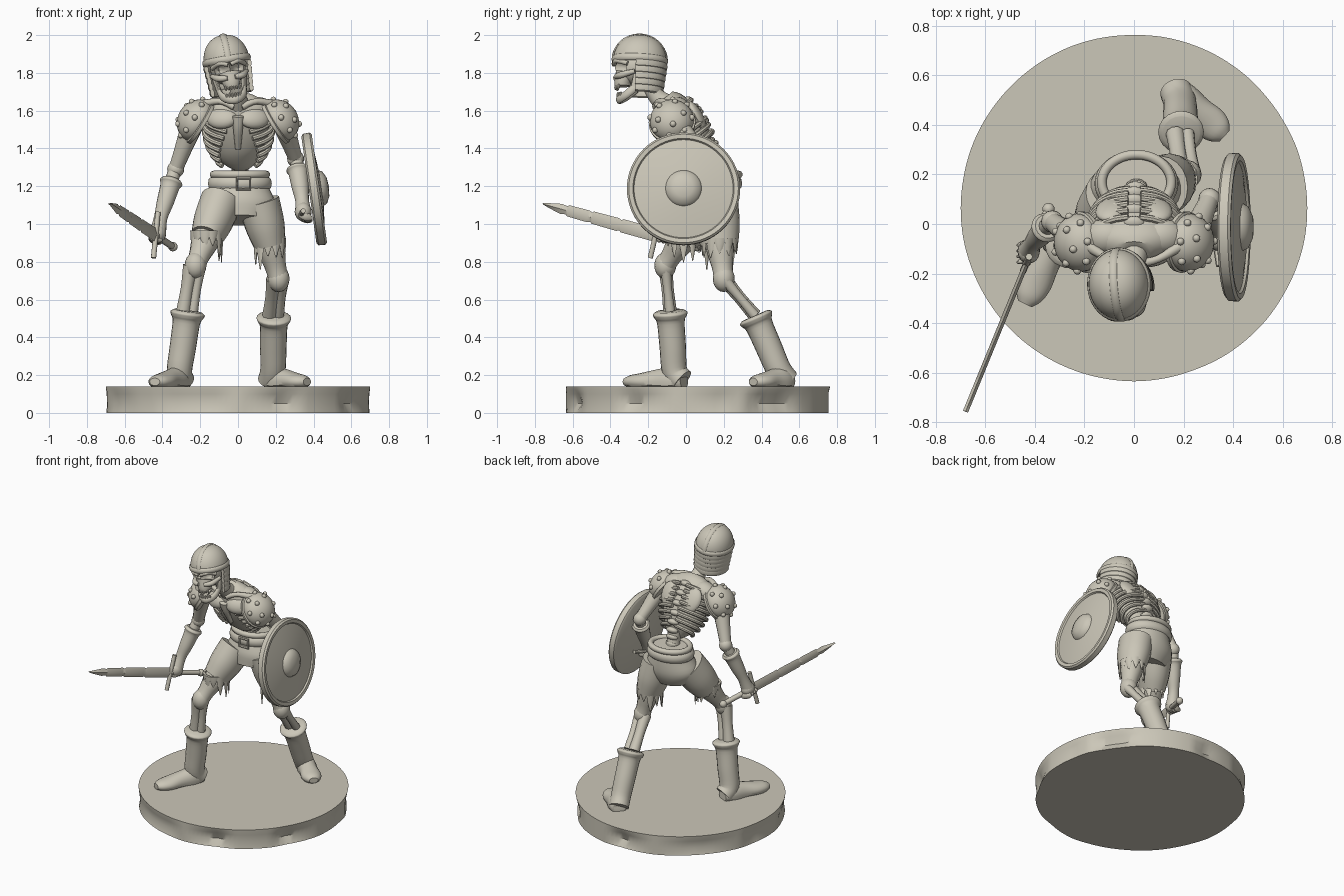
import bpy, bmesh, math, random
from mathutils import Vector, Matrix, Euler

random.seed(4)
cube = bpy.data.objects.get("Cube")
if cube:
    bpy.data.objects.remove(cube)

mat = bpy.data.materials.new("pale_bone_grey")
mat.use_nodes = True
COLOUR = (0.60, 0.57, 0.48, 1)
mat.diffuse_color = COLOUR
mat.node_tree.nodes["Principled BSDF"].inputs["Base Color"].default_value = COLOUR
made = []
I = Matrix()


def finish(bm, name, M=I):
    bmesh.ops.remove_doubles(bm, verts=bm.verts, dist=0.0002)
    bmesh.ops.recalc_face_normals(bm, faces=bm.faces)
    bm.transform(M)
    mesh = bpy.data.meshes.new(name)
    bm.to_mesh(mesh)
    bm.free()
    mesh.materials.append(mat)
    ob = bpy.data.objects.new(name, mesh)
    bpy.context.collection.objects.link(ob)
    made.append(ob)
    return ob


def skin(name, rings, M=I, closed=False, cap=True):
    """Join rings of points into a surface."""
    bm = bmesh.new()
    rows = [[bm.verts.new(p) for p in r] for r in rings]
    n = len(rows[0])
    for a, b in zip(rows, rows[1:] + rows[:1] if closed else rows[1:]):
        for i in range(n):
            j = (i + 1) % n
            bm.faces.new((a[i], a[j], b[j], b[i]))
    if cap and not closed:
        bm.faces.new(rows[0])
        bm.faces.new(rows[-1])
    return finish(bm, name, M)


def tube(name, pts, n=14, ref=(1, 0, 0), steps=4, closed=False, M=I, floor=None, cap=True):
    """Loft through points (x, y, z, radius[, second radius])."""
    P = [Vector(tuple(p) + (p[3],) if len(p) == 4 else p) for p in pts]
    k = len(P)
    get = (lambda i: P[i % k]) if closed else (lambda i: P[max(0, min(k - 1, i))])
    path = []
    for i in range(k if closed else k - 1):
        a, b, c, d = (get(i + o) for o in (-1, 0, 1, 2))
        for s in range(steps):
            t = s / steps
            path.append(b + (c - a) * (t / 2) + (a * 2 - b * 5 + c * 4 - d) * (t * t / 2)
                        + (b * 3 - a - c * 3 + d) * (t ** 3 / 2))
    if not closed:
        path.append(P[-1])
    rings, m, ref = [], len(path), Vector(ref)
    for i, p in enumerate(path):
        q0 = path[i - 1] if closed or i else p
        q1 = path[(i + 1) % m] if closed or i < m - 1 else p
        t = (Vector(q1[:3]) - Vector(q0[:3])).normalized()
        u = (ref - t * ref.dot(t)).normalized()
        v = t.cross(u)
        ring = []
        for j in range(n):
            a = math.tau * j / n
            w = Vector(p[:3]) + u * (p[3] * math.cos(a)) + v * (p[4] * math.sin(a))
            if floor is not None:
                w.z = max(w.z, floor)
            ring.append(w)
        rings.append(ring)
    return skin(name, rings, M, closed, cap)


def lathe(name, profile, M=I, n=40):
    return skin(name, [[(r * math.cos(math.tau * i / n), r * math.sin(math.tau * i / n), h)
                        for i in range(n)] for r, h in profile], M)


def ball(name, loc, size, rot=(0, 0, 0), M=I, seg=16):
    bm = bmesh.new()
    bmesh.ops.create_uvsphere(bm, u_segments=seg, v_segments=seg // 2 + 2, radius=1)
    size = (size,) * 3 if isinstance(size, float) else size
    return finish(bm, name, M @ Matrix.LocRotScale(Vector(loc), Euler(rot), Vector(size)))


def facing(loc, axis):
    return Matrix.Translation(loc) @ Vector(axis).to_track_quat('Z', 'Y').to_matrix().to_4x4()


def arc(rx, ry, z, a0, a1, k, *radii, cy=0, cx=0):
    step = math.radians(a1 - a0) / k
    return [(cx + rx * math.cos(math.radians(a0) + i * step),
             cy + ry * math.sin(math.radians(a0) + i * step), z, *radii) for i in range(k + 1)]


# Round rocky base with chipped side
chips = [random.choice((0, 0.01, 0.02, 0.045)) for i in range(36)]
N = 144
rings = []
for z, w in ((0, 0.3), (0.05, 1), (0.1, 0.5), (0.125, 0.15), (0.14, 0.05)):
    ring = []
    for i in range(N):
        f = i / 4
        a, b = chips[int(f)], chips[(int(f) + 1) % 36]
        r = 0.7 - w * (a + (b - a) * (f % 1))
        ring.append((r * math.cos(math.tau * i / N), 0.065 + r * math.sin(math.tau * i / N), z))
    rings.append(ring)
skin("base", rings)

# Rib cage: a lean core with raised ribs on a forward-leaning axis
tube("torso_core", [(0, -0.11, 1.67, 0.07, 0.05), (0, -0.08, 1.63, 0.15, 0.085), (0, -0.02, 1.53, 0.165, 0.11),
                    (0, 0.04, 1.42, 0.145, 0.105), (0.01, 0.08, 1.34, 0.1, 0.07), (0.01, 0.11, 1.3, 0.04, 0.035)], n=28)
up, deep = Vector((0, -0.47, 0.88)), Vector((0, 0.88, 0.47))
for i in range(8):
    t = i / 7
    c = Vector((0, -0.055, 1.59)).lerp(Vector((0.005, 0.085, 1.35)), t)
    a, b = 0.165 + 0.02 * math.sin(t * 3) - 0.05 * t ** 3, 0.105 + 0.02 * math.sin(t * 3) - 0.03 * t ** 3
    for side in (-1, 1):
        pts = []
        for k in range(9):
            f = math.radians(8 + k * (19.5 - 4 * t))
            p = c + Vector((side * a * math.sin(f), 0, 0)) + deep * (b * math.cos(f)) + up * (0.02 - 0.005 * k)
            pts.append((*p, 0.014))
        tube("rib", pts, n=8, steps=2, ref=up)
tube("breastbone", [(0, -0.17, 1.57, 0.03, 0.015), (0, -0.14, 1.5, 0.025, 0.02), (0, -0.08, 1.4, 0.015, 0.015)], n=10)
for s in (-1, 1):
    ball("chest_muscle", (s * 0.085, -0.125, 1.56), (0.085, 0.04, 0.06), (-0.45, 0, s * 0.3))
    ball("shoulder_blade", (s * 0.09, 0.06, 1.57), (0.065, 0.03, 0.09), (0.5, s * 0.25, 0))
    tube("collar_bone", [(s * 0.02, -0.16, 1.62, 0.02), (s * 0.1, -0.14, 1.65, 0.016),
                         (s * 0.2, -0.08, 1.63, 0.025)], n=10, ref=(0, 0, 1))
    ball("shoulder_muscle", (s * 0.12, -0.05, 1.61), (0.09, 0.07, 0.06), (0, s * 0.3, 0))

# Spine and neck
spine = [(0, -0.18, 1.72), (0, -0.15, 1.67), (0, -0.11, 1.64), (0, 0, 1.65), (0, 0.05, 1.6), (0, 0.09, 1.54),
         (0, 0.12, 1.48), (0.005, 0.14, 1.42), (0.01, 0.145, 1.36), (0.01, 0.145, 1.31), (0.01, 0.15, 1.26), (0.01, 0.16, 1.2)]
for p in spine:
    ball("vertebra", p, (0.045, 0.035, 0.022), (0.5, 0, 0), seg=12)
tube("neck", [(0, -0.2, 1.76, 0.045), (0, -0.16, 1.68, 0.045), (0, -0.08, 1.61, 0.07)])
tube("lower_spine", [(0.01, 0.11, 1.36, 0.05), (0.01, 0.13, 1.28, 0.045), (0.01, 0.15, 1.18, 0.06)])

# Head, built upright then tilted
H = Matrix.LocRotScale(Vector((-0.06, -0.245, 1.862)), Euler((-0.06, -0.16, 0.08)), None)
skull = ball("skull", (0, -0.012, -0.03), (0.095, 0.118, 0.1), seg=32)
for v in skull.data.vertices:
    for ex, ez, r, d in ((-0.042, -0.045, 0.034, 0.06), (0.042, -0.045, 0.034, 0.06), (0, -0.088, 0.02, 0.04)):
        q = math.hypot(v.co.x - ex, v.co.z - ez) / r
        if v.co.y < -0.03 and q < 1:
            v.co.y += d * (1 - q ** 3)
skull.data.transform(H)
tube("upper_jaw", [(0, -0.075, -0.07, 0.06, 0.05), (0, -0.085, -0.115, 0.05, 0.045), (0, -0.085, -0.14, 0.042, 0.042)], M=H)
for s in (-1, 1):
    tube("cheek_bone", [(s * 0.02, -0.125, -0.095, 0.012), (s * 0.065, -0.1, -0.09, 0.018),
                        (s * 0.092, -0.03, -0.07, 0.012)], n=10, ref=(0, 0, 1), M=H)
    tube("brow", [(s * 0.008, -0.135, -0.025, 0.012), (s * 0.05, -0.125, -0.012, 0.014),
                  (s * 0.088, -0.07, -0.03, 0.012)], n=10, ref=(0, 0, 1), M=H)
    tube("jaw_hinge", [(s * 0.08, -0.01, -0.08, 0.014, 0.025), (s * 0.068, -0.02, -0.15, 0.014, 0.025)], M=H)
    for k in range(3):
        x = s * (0.008 + 0.014 * k)
        for z, y in ((-0.147, -0.121), (-0.188, -0.108)):
            ball("tooth", (x, y + 0.007 * k, z), (0.007, 0.007, 0.014), M=H, seg=8)
tube("lower_jaw", [(-0.07, -0.01, -0.14, 0.022, 0.012), (-0.055, -0.065, -0.19, 0.022, 0.014),
                   (0, -0.1, -0.212, 0.024, 0.016), (0.055, -0.065, -0.19, 0.022, 0.014),
                   (0.07, -0.01, -0.14, 0.022, 0.012)], ref=(0, 0, 1), n=10, M=H)

# Helmet with rim, crossing straps and neck guard
oval = H @ Matrix.Diagonal((0.122, 0.142, 0.14, 1))
lathe("helmet", [(math.cos(a * math.pi / 24) ** 0.9, math.sin(a * math.pi / 24)) for a in range(12)] + [(0, 1)], oval)
tube("helmet_rim", arc(0.121, 0.141, 0.004, 0, 345, 23, 0.018, 0.009), closed=True, ref=(0, 0, 1), n=8, M=H)
strap = [(math.cos(math.pi * i / 12), math.sin(math.pi * i / 12)) for i in range(13)]
tube("helmet_ridge", [(0, -0.143 * c, 0.141 * s, 0.016, 0.007) for c, s in strap], n=8, M=H)
for k in range(5):
    g = 1 - 0.025 * k
    tube("neck_guard", arc(0.118 * g, 0.137 * g, -0.025 - 0.033 * k, -12, 192, 16, 0.022, 0.012),
         ref=(0, 0, 1), n=8, steps=2, M=H)

# Studded shoulder guards
for s in (-1, 1):
    M = facing((s * 0.215, -0.075, 1.545), (s * 0.8, -0.12, 0.5)) @ Matrix.Diagonal((0.118, 0.118, 0.105, 1))
    lathe("shoulder_guard", [(0.85, -0.3), (1.04, -0.28), (1.06, -0.1), (0.98, -0.06)] +
          [(math.cos(a * math.pi / 16), math.sin(a * math.pi / 16)) for a in range(8)] + [(0, 1)], M, 28)
    for tilt, count in ((20, 8), (52, 5)):
        for k in range(count):
            a, e = math.tau * k / count, math.radians(tilt)
            p = (math.cos(e) * math.cos(a), math.cos(e) * math.sin(a), math.sin(e))
            ball("guard_stud", M @ Vector(p), 0.016, seg=10)

# Arms and gauntlets
ARMS = {"right": [(-0.24, -0.06, 1.53), (-0.33, 0.01, 1.29), (-0.35, -0.01, 1.235), (-0.41, -0.08, 1.03), (-0.425, -0.11, 0.95)],
        "left": [(0.24, -0.05, 1.53), (0.305, 0.1, 1.345), (0.315, 0.075, 1.3), (0.34, -0.02, 1.12), (0.345, -0.06, 1.065)]}
for side, joints in ARMS.items():
    sh, el, cuff, wrist, hand = map(Vector, joints)
    mid = sh.lerp(el, 0.6)
    tube(side + "_upper_arm", [(*sh, 0.06), (*mid, 0.045), (*el, 0.038)])
    ball(side + "_elbow", el, 0.045)
    tube(side + "_forearm", [(*el, 0.035), (*cuff, 0.035), (*wrist, 0.03)])
    low = cuff.lerp(wrist, 0.18)
    tube(side + "_gauntlet", [(*cuff, 0.05), (*cuff.lerp(low, 0.4), 0.062), (*low, 0.052),
                              (*cuff.lerp(wrist, 0.6), 0.045), (*wrist, 0.036), (*hand, 0.045)], n=18)
    ball(side + "_fist", hand, (0.045, 0.05, 0.05))
    for k in range(4):
        knuckle = hand + Vector((0.012 * (1 if side == "left" else -1), -0.035 + 0.023 * k, -0.025 - 0.004 * k))
        ball(side + "_finger", knuckle, (0.042, 0.013, 0.022), (0, 0.3, 0.3), seg=10)

# Notched sword
pommel, tip = Vector((-0.345, 0.06, 0.88)), Vector((-0.68, -0.757, 1.107))
along = (tip - pommel).normalized()
cross = (Vector((0, 0, 1)) - along * along.z).normalized()
guard = pommel.lerp(tip, 0.27)
widths = [0.036, 0.036, 0.028, 0.035, 0.033, 0.025, 0.032, 0.03, 0.022, 0.027, 0.012, 0.003]
stops = [0, 0.3, 0.31, 0.34, 0.56, 0.57, 0.6, 0.78, 0.79, 0.84, 0.95, 1]
tube("sword_blade", [(*guard.lerp(tip, s), w, 0.011) for s, w in zip(stops, widths)], n=4, ref=cross, steps=1)
tube("sword_grip", [(*pommel, 0.018), (*guard, 0.018)], n=10, ref=cross)
tube("sword_guard", [(*(guard + cross * h), 0.014) for h in (-0.125, 0, 0.125)], n=10, ref=along)
ball("sword_pommel", pommel, 0.025)

# Round shield with rim and boss
S = facing((0.405, -0.013, 1.185), (0.99, 0, 0.14))
lathe("shield", [(0, -0.025), (0.285, -0.03), (0.298, -0.02), (0.3, 0.015), (0.29, 0.026), (0.268, 0.024),
                 (0.262, 0.014), (0.18, 0.028), (0.095, 0.036), (0.085, 0.055), (0.05, 0.072), (0, 0.078)], S, 64)
tube("shield_strap", [(0.345, -0.17, 1.07, 0.014), (0.335, -0.06, 1.05, 0.014), (0.365, 0.08, 1.08, 0.014)], n=8, ref=(0, 0, 1))

# Shorts, belt and buckle
tube("shorts_seat", [(0.01, 0.165, 1.26, 0.135, 0.105), (0.01, 0.16, 1.19, 0.155, 0.12), (0.01, 0.145, 1.1, 0.19, 0.13),
                     (0.01, 0.125, 1.02, 0.15, 0.11)], n=28)
tube("belt", arc(0.155, 0.12, 1.215, 0, 345, 23, 0.032, 0.014, cx=0.01, cy=0.163), closed=True, ref=(0, 0, 1), n=8)
tube("waistband", arc(0.14, 0.112, 1.262, 0, 345, 23, 0.02, cx=0.01, cy=0.168), closed=True, ref=(0, 0, 1), n=10)
tube("buckle", [(0.03 + x, 0.026, 1.212 + z, 0.009) for x, z in ((-0.035, -0.03), (0.035, -0.03), (0.035, 0.03), (-0.035, 0.03))],
     n=6, ref=(0, 1, 0), steps=1, closed=True)

# Legs: thigh, knee, twin shin bones, boot and foot
LEGS = {"right": [(-0.09, 0.11, 1.12), (-0.225, -0.11, 0.78), (-0.265, -0.085, 0.54), (-0.31, -0.06, 0.22), (-0.295, -0.02, 0.17), (-0.425, -0.29, 0.165)],
        "left": [(0.11, 0.15, 1.12), (0.215, 0.2, 0.71), (0.19, 0.365, 0.515), (0.185, 0.49, 0.23), (0.17, 0.535, 0.17), (0.345, 0.375, 0.165)]}
for side, joints in LEGS.items():
    hip, knee, top, ankle, heel, toe = map(Vector, joints)
    tube(side + "_thigh", [(*hip, 0.085), (*hip.lerp(knee, 0.55), 0.078), (*hip.lerp(knee, 0.85), 0.056), (*knee, 0.055)])
    ball(side + "_knee", knee, (0.058, 0.058, 0.07))
    for dx, r in ((-0.024, 0.034), (0.026, 0.024)):
        off = Vector((dx, 0, 0))
        tube(side + "_shin_bone", [(*(knee + off), r + 0.008), (*(knee.lerp(top, 0.5) + off), r), (*(top + off), r + 0.004)], n=10)
    rim = top.lerp(ankle, 0.1)
    tube(side + "_boot", [(*top, 0.075), (*top.lerp(rim, 0.4), 0.092), (*rim, 0.086), (*top.lerp(ankle, 0.2), 0.073),
                          (*top.lerp(ankle, 0.6), 0.07), (*ankle, 0.067), (*heel, 0.066)], n=20, floor=0.139)
    d = (toe - heel).normalized()
    wide = Vector((-d.y, d.x, 0))
    stages = ((-0.035, 0.03, 0.03), (-0.02, 0.055, 0.05), (0.2, 0.064, 0.075), (0.5, 0.062, 0.062),
              (0.8, 0.068, 0.045), (1, 0.055, 0.035), (1.12, 0.03, 0.02))
    tube(side + "_foot", [(*heel.lerp(toe, s), w, h) for s, w, h in stages], n=18, ref=wide, floor=0.139)
    # Short leg with hanging tatters
    end = hip.lerp(knee, 0.56)
    tube(side + "_short_leg", [(*hip, 0.11, 0.125), (*hip.lerp(end, 0.55), 0.105, 0.12), (*end, 0.085, 0.1)], n=20)
    for k in range(11):
        a = math.tau * k / 11
        p = end + Vector((0.078 * math.cos(a), 0.09 * math.sin(a), 0.035))
        drop = random.uniform(0.07, 0.12) + (0.05 if p.x * hip.x > 0 and abs(p.x) < abs(end.x) - 0.04 else 0)
        out = Vector((-math.sin(a), math.cos(a), 0))
        tube("tatter", [(*p, 0.03, 0.01), (*(p + Vector((0, 0, -drop * 0.5))), 0.02, 0.008),
                        (*(p + Vector((0, 0, -drop))), 0.002, 0.002)], n=6, ref=out, steps=2)

# Smooth shading with sharp edges kept
bpy.ops.object.select_all(action='DESELECT')
for ob in made:
    ob.select_set(True)
bpy.context.view_layer.objects.active = made[0]
bpy.ops.object.shade_smooth_by_angle(angle=math.radians(40))
